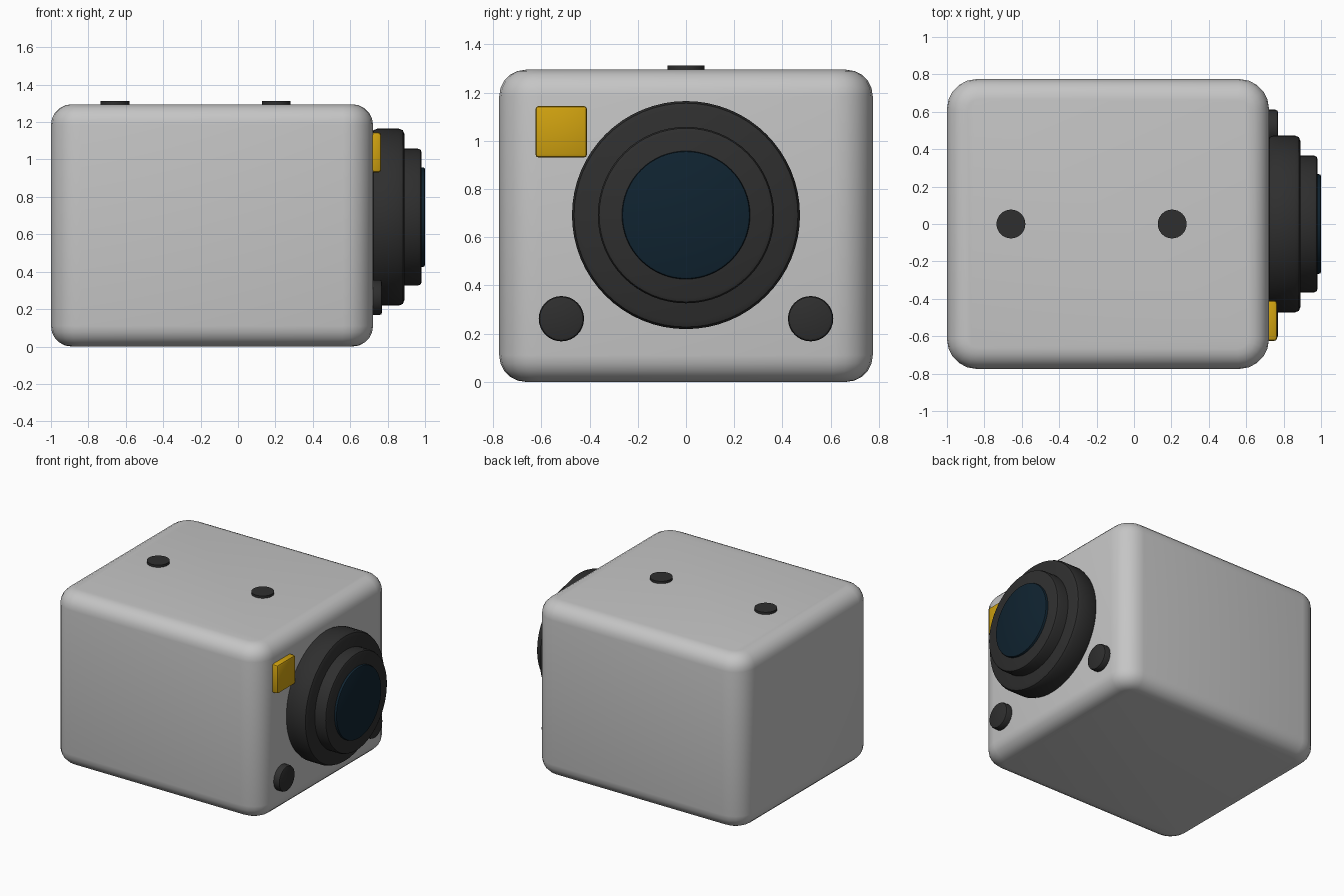
import bpy, bmesh, math
from mathutils import Matrix

if "Cube" in bpy.data.objects:
    bpy.data.objects.remove(bpy.data.objects["Cube"])


def material(name, rgb):
    m = bpy.data.materials.new(name)
    m.diffuse_color = (*rgb, 1)
    m.use_nodes = True
    m.node_tree.nodes["Principled BSDF"].inputs["Base Color"].default_value = m.diffuse_color
    return m


GREY = material("light grey", (0.56, 0.56, 0.56))
BLACK = material("soft black", (0.028, 0.028, 0.028))
GLASS = material("dark blue glass", (0.005, 0.017, 0.03))
YELLOW = material("amber", (0.63, 0.36, 0.005))


def finish(bm, name, mat):
    bmesh.ops.recalc_face_normals(bm, faces=bm.faces)
    me = bpy.data.meshes.new(name)
    bm.to_mesh(me)
    bm.free()
    ob = bpy.data.objects.new(name, me)
    bpy.context.collection.objects.link(ob)
    me.materials.append(mat)
    bpy.ops.object.select_all(action='DESELECT')
    ob.select_set(True)
    bpy.context.view_layer.objects.active = ob
    bpy.ops.object.shade_smooth_by_angle(angle=math.radians(35))
    return ob


def bevel(bm, edges, width, segments):
    bmesh.ops.bevel(bm, geom=edges, offset=width, offset_type='OFFSET',
                    segments=segments, profile=0.5, affect='EDGES', clamp_overlap=True)


def is_vertical(e):
    d = e.verts[0].co - e.verts[1].co
    return abs(d.z) > 0.9 * d.length


def box(lo, hi):
    bm = bmesh.new()
    bmesh.ops.create_cube(bm, size=1)
    for v in bm.verts:
        v.co = [(a + b) / 2 + c * (b - a) for a, b, c in zip(lo, hi, v.co)]
    return bm


def disc(name, mat, base, radius, depth, width=0.0, back=False, along_x=True, sides=64):
    """Cylinder rising from base along +x or +z, with bevelled rims."""
    bm = bmesh.new()
    bmesh.ops.create_cone(bm, cap_ends=True, segments=sides, radius1=radius,
                          radius2=radius, depth=depth,
                          matrix=Matrix.Translation((0, 0, depth / 2)))
    if width:
        rims = [e for e in bm.edges if not is_vertical(e)
                and (back or e.verts[0].co.z > depth / 2)]
        bevel(bm, rims, width, 2)
    turn = Matrix.Rotation(math.pi / 2, 4, 'Y') if along_x else Matrix()
    bm.transform(Matrix.Translation(base) @ turn)
    return finish(bm, name, mat)


# Rounded body: wide vertical corners, then tighter top and bottom rims
bm = box((-1, -0.775, 0), (0.722, 0.775, 1.295))
bevel(bm, [e for e in bm.edges if is_vertical(e)], 0.16, 5)
rims = [e for e in bm.edges
        if all(v.co.z < 0.001 for v in e.verts) or all(v.co.z > 1.294 for v in e.verts)]
bevel(bm, rims, 0.11, 5)
finish(bm, "body", GREY)

# Stepped lens on the right face
disc("lens_outer_ring", BLACK, (0.715, 0, 0.692), 0.473, 0.175, 0.03, back=True)
disc("lens_inner_ring", BLACK, (0.86, 0, 0.692), 0.366, 0.122, 0.02)
disc("lens_glass", GLASS, (0.95, 0, 0.692), 0.266, 0.05, 0.01)

# Flash window
bm = box((0.70, -0.625, 0.93), (0.765, -0.41, 1.145))
bevel(bm, bm.edges[:], 0.015, 2)
finish(bm, "flash", YELLOW)

# Lower round knobs
for side, y in (("left", -0.517), ("right", 0.517)):
    disc("knob_" + side, BLACK, (0.70, y, 0.262), 0.094, 0.07, 0.014, sides=32)

# Top buttons
for side, x in (("rear", -0.658), ("front", 0.204)):
    disc("button_" + side, BLACK, (x, 0, 1.27), 0.077, 0.042, along_x=False, sides=32)
